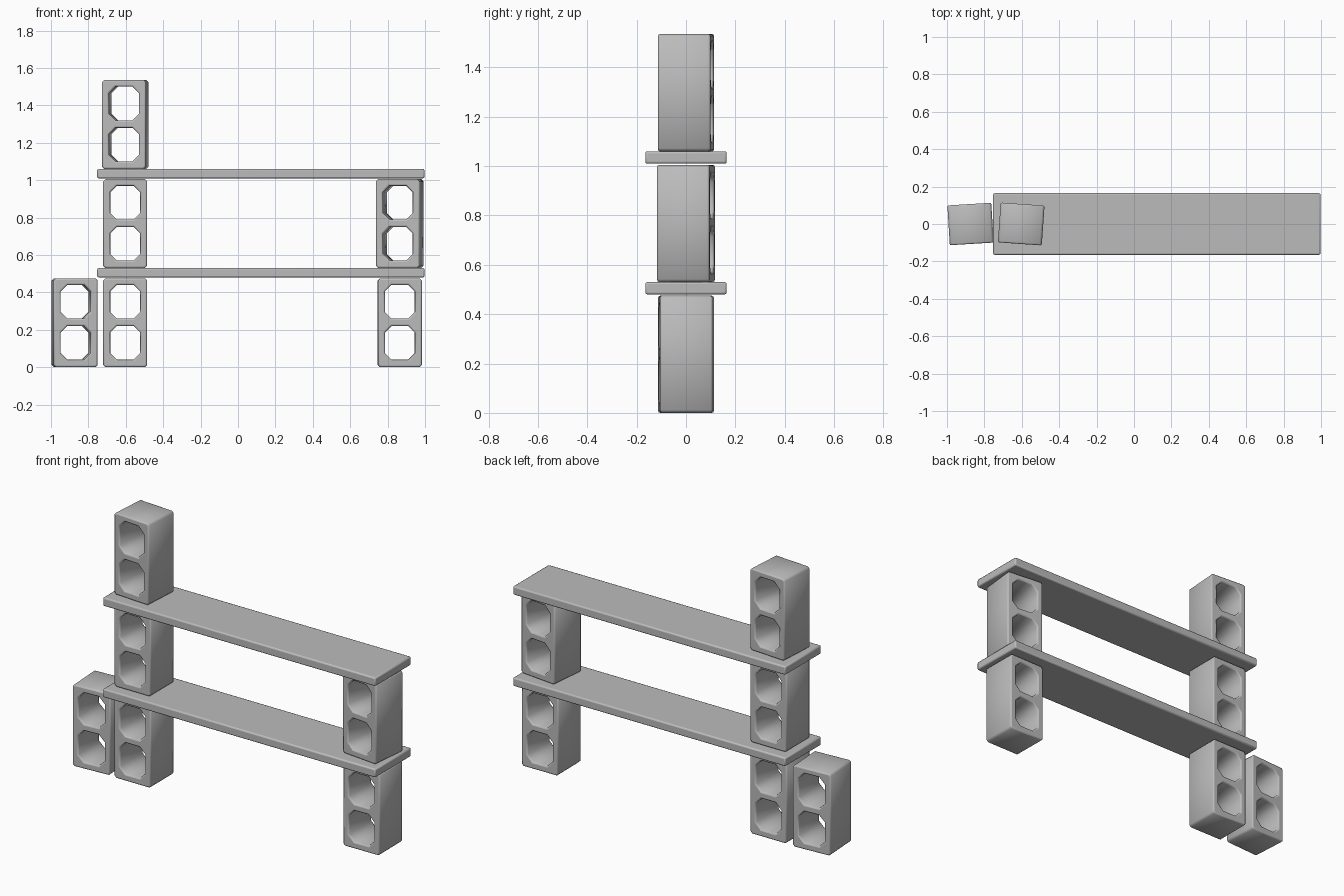
import bpy
from math import radians

cube = bpy.data.objects.get("Cube")
if cube:
    bpy.data.objects.remove(cube, do_unlink=True)

grey = bpy.data.materials.new("concrete grey")
grey.use_nodes = True
colour = (0.5, 0.5, 0.5, 1)
grey.diffuse_color = colour
grey.node_tree.nodes["Principled BSDF"].inputs["Base Color"].default_value = colour

BLOCK_W, BLOCK_D, BLOCK_H = 0.235, 0.213, 0.475
BOARD_H = 0.05
LEVEL = 0.53


def chamfered(cx, cy, w, h, c):
    """Outline of a rectangle with its corners cut."""
    x, y = w / 2, h / 2
    pts = [(x - c, -y), (x, c - y), (x, y - c), (x - c, y),
           (c - x, y), (-x, y - c), (-x, c - y), (c - x, -y)]
    return [(cx + px, cy + py) for px, py in pts]


def extruded(name, outlines, depth, bevel, location, turn):
    """Upright plate with holes, extruded front to back with rounded rims."""
    curve = bpy.data.curves.new(name, "CURVE")
    curve.dimensions = "2D"
    curve.fill_mode = "BOTH"
    curve.extrude = depth / 2 - bevel
    curve.bevel_depth = bevel
    curve.bevel_resolution = 1
    curve.offset = -bevel
    for outline in outlines:
        spline = curve.splines.new("POLY")
        spline.points.add(len(outline) - 1)
        for point, (x, y) in zip(spline.points, outline):
            point.co = (x, y, 0, 1)
        spline.use_cyclic_u = True
    obj = bpy.data.objects.new(name, curve)
    bpy.context.collection.objects.link(obj)
    obj.location = location
    obj.rotation_euler = (radians(90), 0, radians(turn))
    curve.materials.append(grey)
    bpy.ops.object.select_all(action="DESELECT")
    obj.select_set(True)
    bpy.context.view_layer.objects.active = obj
    bpy.ops.object.convert(target="MESH")
    bpy.ops.object.shade_smooth_by_angle(angle=radians(50))


def block(name, x, z, turn=0):
    """Hollow building block with two openings."""
    outlines = [chamfered(0, BLOCK_H / 2, BLOCK_W, BLOCK_H, 0.012)]
    for cz in (0.13, 0.35):
        hole = chamfered(0, cz, 0.16, 0.18, 0.035)
        outlines.append(hole[::-1])
    extruded(name, outlines, BLOCK_D, 0.008, (x, 0, z), turn)


def board(name, z):
    """Long plank with softened edges."""
    bpy.ops.mesh.primitive_cube_add(size=1, location=(0.122, 0, z + BOARD_H / 2))
    obj = bpy.context.object
    obj.name = name
    obj.scale = (1.75, 0.33, BOARD_H)
    bpy.ops.object.transform_apply(location=False, rotation=False, scale=True)
    obj.data.materials.append(grey)
    bevel = obj.modifiers.new("soft edges", "BEVEL")
    bevel.width = 0.008
    bevel.segments = 2
    bpy.ops.object.shade_smooth_by_angle(angle=radians(50))


# Boards
board("lower_board", 0.48)
board("upper_board", 0.48 + LEVEL)

# Blocks
block("lower_right_block", -0.603, 0)
block("middle_right_block", -0.603, LEVEL)
block("top_right_block", -0.603, 2 * LEVEL, -4)
block("outer_right_block", -0.874, 0, 3.5)
block("lower_left_block", 0.865, 0, 0.5)
block("middle_left_block", 0.865, LEVEL, -6)
